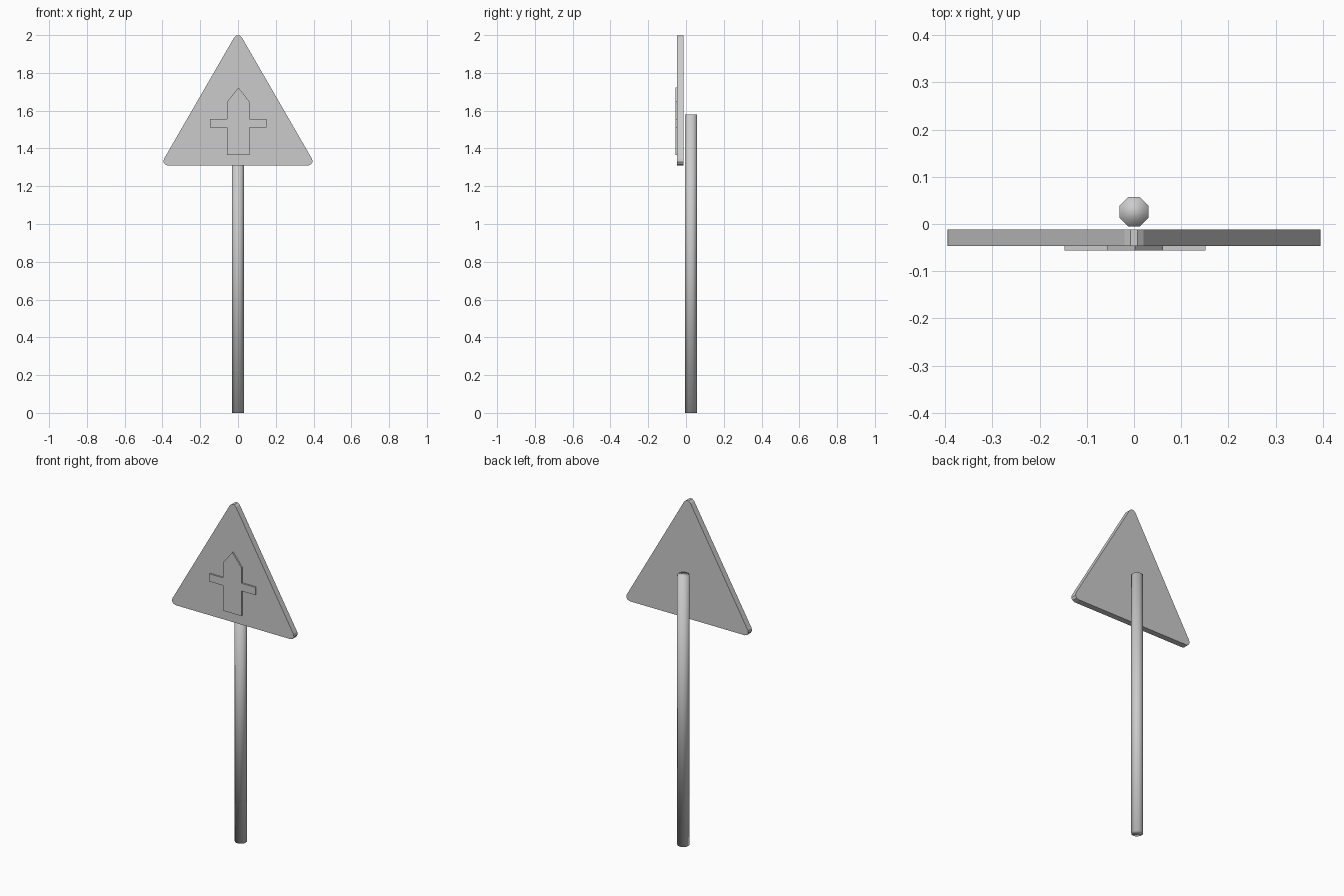
import bpy, bmesh
from math import radians, cos, sin, pi

old = bpy.data.objects.get("Cube")
if old:
    bpy.data.objects.remove(old, do_unlink=True)

grey = bpy.data.materials.new("plain_grey")
grey.use_nodes = True
colour = (0.6, 0.6, 0.6, 1)
grey.diffuse_color = colour
grey.node_tree.nodes["Principled BSDF"].inputs["Base Color"].default_value = colour


def prism(name, outline, offset, depth):
    """Extrude a closed outline; offset maps each 2D point to 3D, depth is the extrusion."""
    bm = bmesh.new()
    face = bm.faces.new([bm.verts.new(offset(u, v)) for u, v in outline])
    ext = bmesh.ops.extrude_face_region(bm, geom=[face])
    moved = [g for g in ext["geom"] if isinstance(g, bmesh.types.BMVert)]
    bmesh.ops.translate(bm, verts=moved, vec=depth)
    bmesh.ops.recalc_face_normals(bm, faces=bm.faces)
    mesh = bpy.data.meshes.new(name)
    bm.to_mesh(mesh)
    bm.free()
    mesh.materials.append(grey)
    obj = bpy.data.objects.new(name, mesh)
    bpy.context.collection.objects.link(obj)
    return obj


# Octagonal post, smoothly shaded all over
post_radius = 0.031 / cos(pi / 8)
octagon = [(post_radius * cos(pi / 8 + i * pi / 4),
            post_radius * sin(pi / 8 + i * pi / 4)) for i in range(8)]
post = prism("post", octagon, lambda x, y: (x, y + 0.026, 0), (0, 0, 1.58))
post.data.shade_smooth()

# Triangular plate with rounded corners
r, steps = 0.023, 3
centres = [(0.372, 1.333, -90), (0, 1.977, 30), (-0.372, 1.333, 150)]
triangle = []
for cx, cz, start in centres:
    for i in range(steps + 1):
        a = radians(start + 120 * i / steps)
        triangle.append((cx + r * cos(a), cz + r * sin(a)))
prism("sign_plate", triangle, lambda x, z: (x, -0.012, z), (0, -0.035, 0))

# Raised crossroads symbol: right half mirrored around its centre line
half = [(0.059, 1.365), (0.059, 1.512), (0.149, 1.512),
        (0.149, 1.557), (0.059, 1.557), (0.059, 1.648)]
symbol = half + [(0, 1.722)] + [(-x, z) for x, z in reversed(half)]
prism("crossroads_symbol", symbol, lambda x, z: (x + 0.002, -0.047, z), (0, -0.009, 0))
